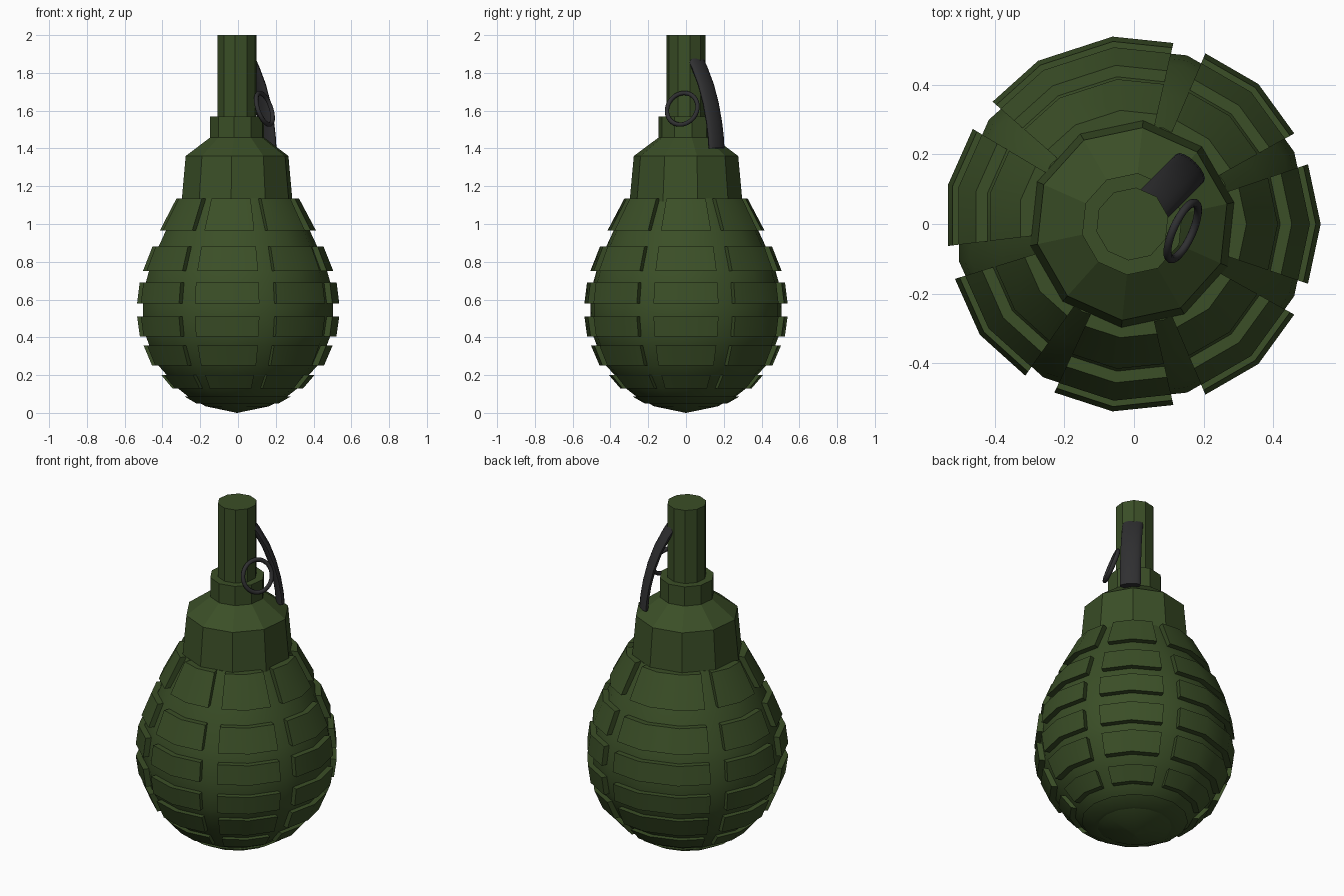
import bpy, bmesh, math
from mathutils import Vector, Matrix

if "Cube" in bpy.data.objects:
    bpy.data.objects.remove(bpy.data.objects["Cube"])

CX = -0.005   # slight offset of the axis, the casing has 15 sides


def material(name, rgb):
    m = bpy.data.materials.new(name)
    m.diffuse_color = (*rgb, 1)
    m.use_nodes = True
    m.node_tree.nodes["Principled BSDF"].inputs["Base Color"].default_value = m.diffuse_color
    return m


GREEN = material("olive_green", (0.043, 0.077, 0.020))
DARK = material("dark_metal", (0.029, 0.029, 0.031))


def finish(name, bm, mat, smooth=None):
    bmesh.ops.recalc_face_normals(bm, faces=bm.faces)
    me = bpy.data.meshes.new(name)
    bm.to_mesh(me)
    bm.free()
    me.materials.append(mat)
    ob = bpy.data.objects.new(name, me)
    bpy.context.collection.objects.link(ob)
    if smooth:
        bpy.ops.object.select_all(action='DESELECT')
        ob.select_set(True)
        bpy.context.view_layer.objects.active = ob
        bpy.ops.object.shade_smooth_by_angle(angle=math.radians(smooth))
    return ob


def skin(bm, rings, caps=True):
    """Join successive closed rings of points with quads."""
    vs = [[bm.verts.new(p) for p in r] for r in rings]
    n = len(vs[0])
    for a, b in zip(vs, vs[1:]):
        for i in range(n):
            j = (i + 1) % n
            bm.faces.new((a[i], a[j], b[j], b[i]))
    if caps:
        bm.faces.new(vs[0])
        bm.faces.new(vs[-1])


def polar(r, deg, z):
    a = math.radians(deg)
    return Vector((CX + r * math.cos(a), r * math.sin(a), z))


def lathe(name, profile, sides, start, smooth=None):
    bm = bmesh.new()
    skin(bm, [[polar(r, start + 360 * i / sides, z) for i in range(sides)]
              for r, z in profile])
    bmesh.ops.remove_doubles(bm, verts=bm.verts, dist=0.0005)
    return finish(name, bm, GREEN, smooth)


# Egg-shaped core seen in the grooves
lathe("core", [(0.001, 0.0), (0.17, 0.035), (0.265, 0.087), (0.32, 0.13), (0.38, 0.20),
               (0.425, 0.25), (0.475, 0.357), (0.493, 0.405), (0.509, 0.51),
               (0.509, 0.58), (0.494, 0.69), (0.477, 0.75), (0.425, 0.88),
               (0.385, 0.965), (0.29, 1.135)], 15, 0, 32)

# Raised blocks: (top z, top radius, bottom z, bottom radius)
ROWS = [(1.135, 0.328, 0.965, 0.418), (0.88, 0.458, 0.75, 0.510),
        (0.69, 0.527, 0.58, 0.541), (0.51, 0.541, 0.405, 0.526),
        (0.357, 0.506, 0.25, 0.460), (0.20, 0.410, 0.13, 0.350)]
GAP = 5.2
SECTORS = [(24 * k, 24 * k + 48) for k in (1, -1, -3, -5, -7, -9)] + [(72, 144)]


def facet(deg):
    """Radius factor of a point on the 15-sided outline."""
    return math.cos(math.radians(12)) / math.cos(math.radians(deg % 24 - 12))


bm = bmesh.new()
for zt, rt, zb, rb in ROWS:
    for a, b in SECTORS:
        angles = [a + GAP] + list(range(a + 24, b, 24)) + [b - GAP]
        skin(bm, [[polar(r * facet(t), t, z) for r, z in
                   ((rt, zt), (rb, zb), (rb - 0.07, zb), (rt - 0.07, zt))]
                  for t in angles])
finish("raised_blocks", bm, GREEN, 32)

# Lowest rim
lathe("bottom_rim", [(0.2, 0.087), (0.285, 0.087), (0.22, 0.05), (0.17, 0.05)], 15, 0, 32)

# Ten-sided neck, collar and tube
lathe("neck", [(0.300, 1.12), (0.278, 1.36), (0.147, 1.457)], 10, 12)
lathe("collar", [(0.147, 1.44), (0.147, 1.57)], 10, 12)
lathe("tube", [(0.105, 1.55), (0.105, 2.0)], 10, 12)

# Curved safety lever leaning out along the diagonal
path = [(0.05, 1.905), (0.10, 1.83), (0.15, 1.735), (0.185, 1.64),
        (0.21, 1.54), (0.223, 1.46), (0.228, 1.40)]
out, side = Vector((1, 1, 0)).normalized(), Vector((-1, 1, 0)).normalized()
rings = []
for i, (r, z) in enumerate(path):
    p, q = path[max(i - 1, 0)], path[min(i + 1, len(path) - 1)]
    t = (out * (q[0] - p[0]) + Vector((0, 0, q[1] - p[1]))).normalized()
    n = side.cross(t)
    c = out * r + Vector((0, 0, z))
    rings.append([c + side * 0.056 * math.cos(k * math.tau / 16)
                  + n * 0.022 * math.sin(k * math.tau / 16) for k in range(16)])
bm = bmesh.new()
skin(bm, rings)
finish("lever", bm, DARK, 40)

# Pull ring, tilted
u = Vector((0.41, 0.91, 0)).normalized()
n = Vector((0.865, -0.39, 0.31))
n = (n - u * n.dot(u)).normalized()
v = n.cross(u)
centre = Vector((0.14, -0.02, 1.61))
rings = []
for i in range(33):
    a = i * math.tau / 32
    d = u * math.cos(a) + v * math.sin(a)
    rings.append([centre + d * (0.088 + 0.012 * math.cos(k * math.tau / 8))
                  + n * 0.012 * math.sin(k * math.tau / 8) for k in range(8)])
bm = bmesh.new()
skin(bm, rings, caps=False)
bmesh.ops.remove_doubles(bm, verts=bm.verts, dist=0.0005)
finish("pull_ring", bm, DARK, 60)
